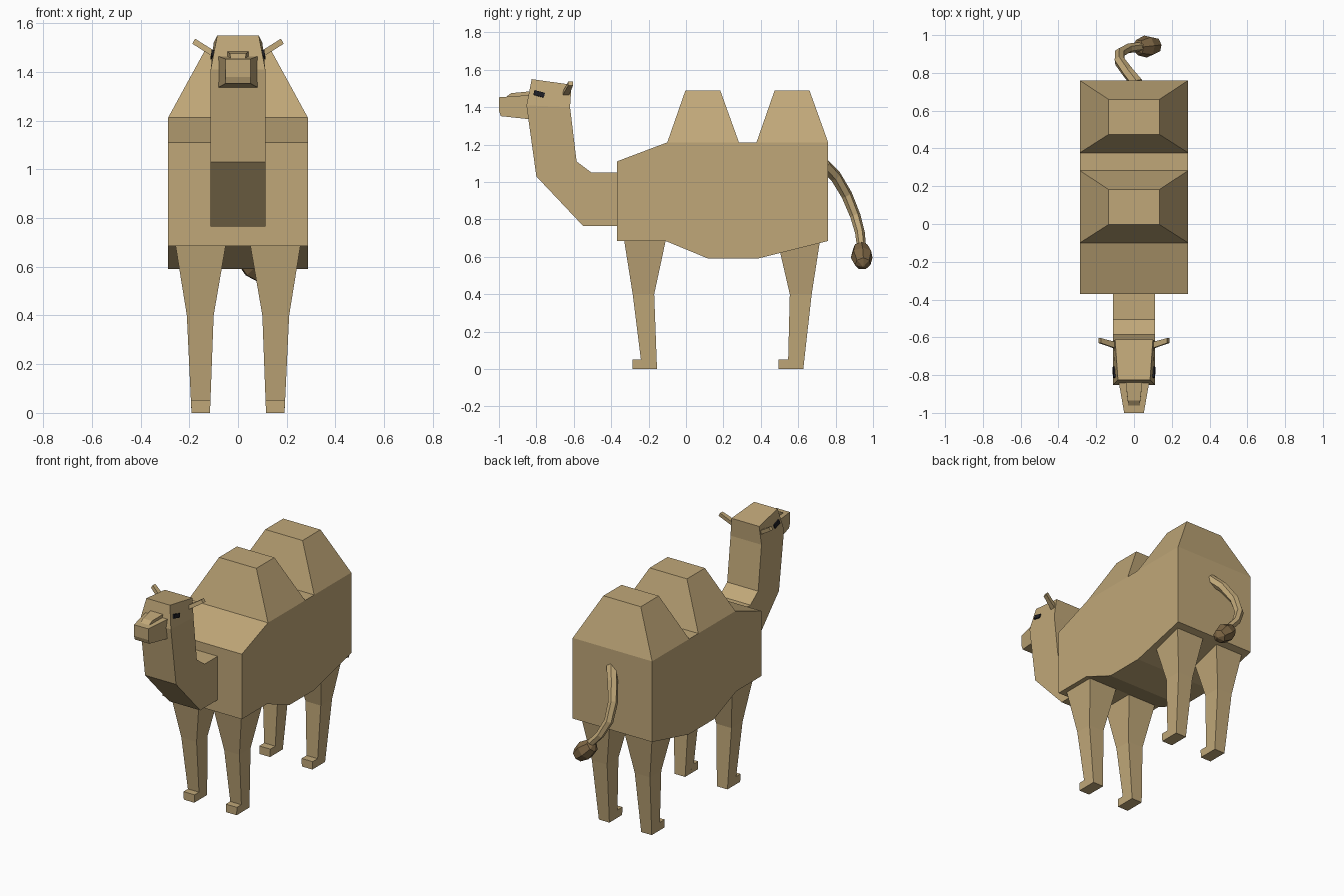
import bpy, bmesh, math
from mathutils import Vector, Matrix

if "Cube" in bpy.data.objects:
    bpy.data.objects.remove(bpy.data.objects["Cube"])


def material(name, rgb):
    m = bpy.data.materials.new(name)
    m.diffuse_color = (*rgb, 1)
    m.use_nodes = True
    m.node_tree.nodes["Principled BSDF"].inputs["Base Color"].default_value = m.diffuse_color
    return m


TAN = material("tan coat", (0.53, 0.39, 0.19))
BROWN = material("brown hair", (0.21, 0.135, 0.06))
BLACK = material("black eye", (0.012, 0.012, 0.016))


def add_object(name, bm, mat):
    bmesh.ops.recalc_face_normals(bm, faces=bm.faces)
    me = bpy.data.meshes.new(name)
    bm.to_mesh(me)
    bm.free()
    me.materials.append(mat)
    ob = bpy.data.objects.new(name, me)
    bpy.context.collection.objects.link(ob)
    return ob


def loft(name, rings, mat=TAN):
    """Closed solid through rings of equal point count."""
    bm = bmesh.new()
    vs = [[bm.verts.new(p) for p in r] for r in rings]
    n = len(vs[0])
    for a, b in zip(vs, vs[1:]):
        for i in range(n):
            j = (i + 1) % n
            bm.faces.new((a[i], a[j], b[j], b[i]))
    bm.faces.new(vs[0])
    bm.faces.new(vs[-1])
    return add_object(name, bm, mat)


def prism(name, profile):
    """Side profile of (y, z, half width) spanning left to right."""
    return loft(name, [[(s * w, y, z) for y, z, w in profile] for s in (-1, 1)])


def rect(x0, x1, y0, y1, z):
    return [(x0, y0, z), (x1, y0, z), (x1, y1, z), (x0, y1, z)]


# Body
W = 0.287
prism("body", [(y, z, W) for y, z in (
    (-0.37, 0.685), (-0.37, 1.11), (-0.10, 1.212), (0.76, 1.212),
    (0.76, 0.685), (0.38, 0.59), (0.12, 0.59), (-0.11, 0.685))])

# Humps
for name, y in (("front_hump", -0.10), ("rear_hump", 0.377)):
    loft(name, [rect(-W, W, y, y + 0.383, 1.212),
                rect(-0.135, 0.135, y + 0.097, y + 0.283, 1.49)])

# Neck, head, muzzle and nose
prism("neck", [(y, z, 0.112) for y, z in (
    (-0.37, 0.765), (-0.55, 0.765), (-0.80, 1.03), (-0.853, 1.41),
    (-0.62, 1.40), (-0.585, 1.11), (-0.505, 1.05), (-0.37, 1.05))])
prism("head", [(-0.853, 1.41, 0.112), (-0.825, 1.55, 0.085),
               (-0.612, 1.52, 0.10), (-0.62, 1.40, 0.112)])
prism("muzzle", [(-0.83, 1.335, 0.082), (-0.83, 1.465, 0.082), (-1.0, 1.453, 0.052),
                 (-1.0, 1.38, 0.052), (-0.99, 1.352, 0.052)])
prism("nose", [(-0.83, 1.45, 0.045), (-0.83, 1.485, 0.045), (-0.935, 1.475, 0.033),
               (-0.968, 1.45, 0.03)])

for s, side in ((1, "right"), (-1, "left")):
    # Legs: front and hind have opposite knee bends, toes all face forward
    for part, cuts, toe in (
            ("front", ((-0.331, -0.108), (-0.285, -0.17), (-0.235, -0.155)), -0.287),
            ("hind", ((0.488, 0.717), (0.555, 0.672), (0.545, 0.627)), 0.495)):
        xs = ((0.05, 0.257), (0.10, 0.21), (0.115, 0.191))
        loft(f"{part}_{side}_leg",
             [rect(s * a, s * b, y0, y1, z)
              for (a, b), (y0, y1), z in zip(xs, cuts, (0.69, 0.40, 0))])
        loft(f"{part}_{side}_toe",
             [rect(s * 0.115, s * 0.191, toe, toe + 0.07, 0),
              rect(s * 0.113, s * 0.193, toe, toe + 0.07, 0.052)])

    # Ears
    def ear_ring(x, y, z, h):
        return [(s * (x - 0.5 * k), y + j, z + 0.85 * k)
                for j, k in ((-h, -0.012), (h, -0.012), (h, 0.012), (-h, 0.012))]
    loft(f"{side}_ear", [ear_ring(0.09, -0.645, 1.468, 0.017),
                         ear_ring(0.182, -0.617, 1.526, 0.013)])

    # Eyes: thin plates lying on the sloping cheeks
    bm = bmesh.new()
    bmesh.ops.create_cube(bm, size=1, matrix=(
        Matrix.Translation((s * 0.106, -0.785, 1.471))
        @ Matrix.Rotation(math.radians(-9.5 * s), 4, 'Y')
        @ Matrix.Rotation(math.radians(-15), 4, 'X')
        @ Matrix.Diagonal((0.0098, 0.058, 0.026, 1))))
    add_object(f"{side}_eye", bm, BLACK)

# Tail: six-sided tube swept along a bent path
path = [Vector(p) for p in ((0.02, 0.74, 1.09), (-0.03, 0.80, 1.03), (-0.075, 0.86, 0.93),
                            (-0.075, 0.905, 0.82), (-0.03, 0.93, 0.73), (0.05, 0.94, 0.64))]
rings = []
for i, p in enumerate(path):
    d = (path[min(i + 1, len(path) - 1)] - path[max(i - 1, 0)]).normalized()
    u = d.cross(Vector((1, 0, 0.3))).normalized()
    v = d.cross(u)
    r = 0.034 - 0.002 * i
    rings.append([p + r * (u * math.cos(k * math.tau / 6) + v * math.sin(k * math.tau / 6))
                  for k in range(6)])
loft("tail", rings)

# Tail tuft: faceted bulb aligned with the end of the tail
bm = bmesh.new()
tilt = Vector((0.09, 0.01, -0.08)).to_track_quat('Z', 'Y').to_matrix().to_4x4()
bmesh.ops.create_uvsphere(bm, u_segments=7, v_segments=4, radius=1, matrix=(
    Matrix.Translation((0.07, 0.94, 0.605)) @ tilt @ Matrix.Diagonal((0.06, 0.06, 0.09, 1))))
add_object("tail_tuft", bm, BROWN)
